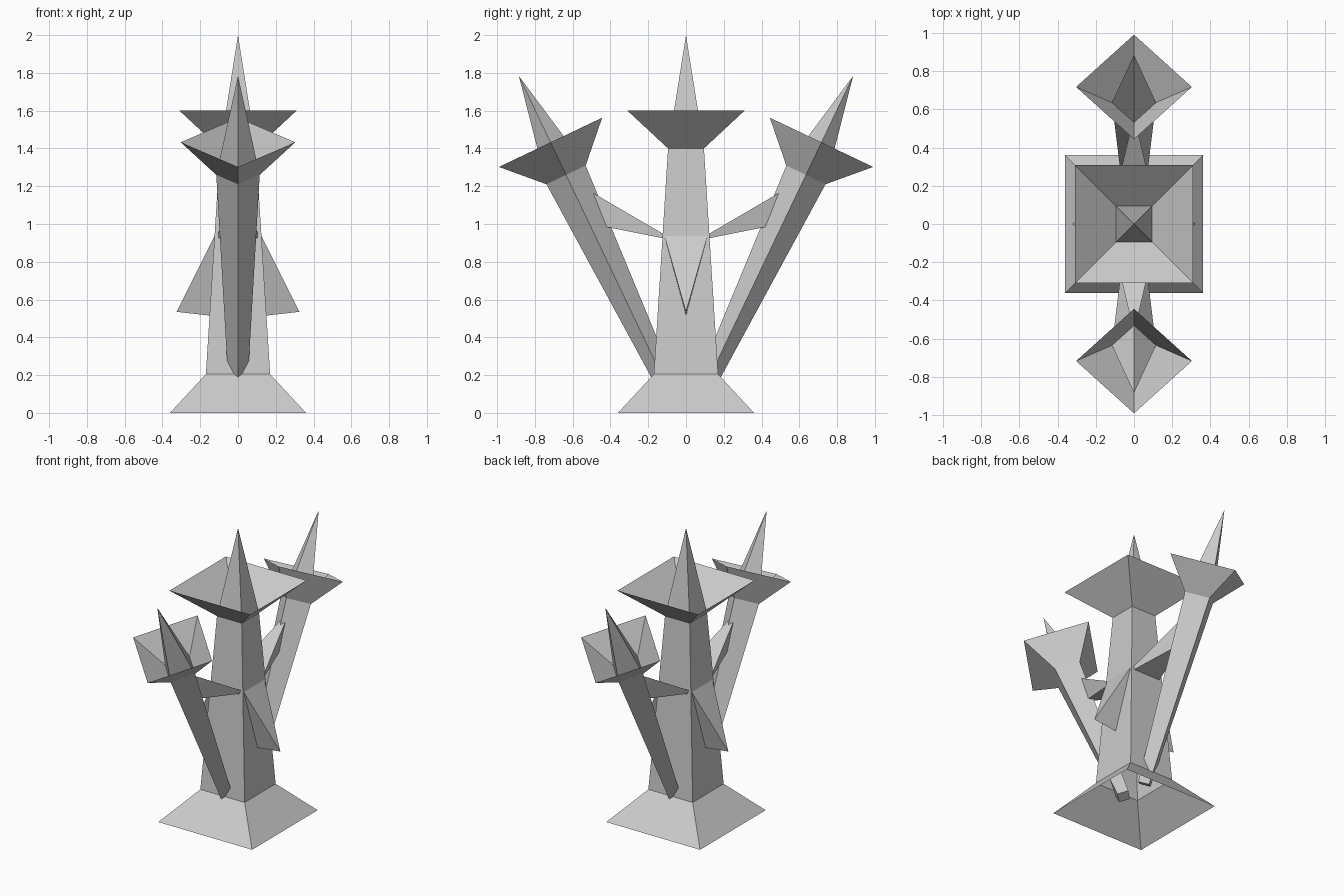
import bpy
import bmesh
from math import radians, sin, cos, pi
from mathutils import Matrix, Vector

old = bpy.data.objects.get("Cube")
if old:
    bpy.data.objects.remove(old, do_unlink=True)

stone = bpy.data.materials.new("grey_stone")
stone.use_nodes = True
colour = (0.6, 0.6, 0.6, 1)
stone.diffuse_color = colour
stone.node_tree.nodes["Principled BSDF"].inputs["Base Color"].default_value = colour


def finish(name, bm, matrix):
    bmesh.ops.recalc_face_normals(bm, faces=bm.faces)
    mesh = bpy.data.meshes.new(name)
    bm.to_mesh(mesh)
    bm.free()
    mesh.materials.append(stone)
    obj = bpy.data.objects.new(name, mesh)
    obj.matrix_world = matrix
    bpy.context.collection.objects.link(obj)


def four_sided(name, rings, matrix=Matrix(), turn=0.0, cap=False):
    """Loft square rings of (corner radius, height); radius 0 makes a point."""
    bm = bmesh.new()
    last = None
    for radius, z in rings:
        count = 4 if radius else 1
        ring = [bm.verts.new((radius * cos(turn + i * pi / 2),
                              radius * sin(turn + i * pi / 2), z))
                for i in range(count)]
        if last:
            for i in range(4):
                j = (i + 1) % 4
                top = [ring[j], ring[i]] if count == 4 else ring
                bm.faces.new([last[i], last[j]] + top)
        elif cap:
            bm.faces.new(ring)
        last = ring
    finish(name, bm, matrix)


def thorn(name, root, half, outer, inner, matrix):
    """Wedge from a level root edge to an upright tip edge, as (reach, height)."""
    bm = bmesh.new()
    a, b = (bm.verts.new((root[0], s * half, root[1])) for s in (-1, 1))
    c, d = (bm.verts.new((p[0], 0, p[1])) for p in (outer, inner))
    for face in ((a, b, c), (a, b, d), (a, c, d), (b, c, d)):
        bm.faces.new(face)
    finish(name, bm, matrix)


# Main tower: open plinth, tapered column and flared bowl in one shell
diag = 2 ** 0.5
tower = [(0.36, 0), (0.17, 0.205), (0.095, 1.4), (0.31, 1.6)]
four_sided("tower", [(h * diag, z) for h, z in tower], turn=pi / 4)
four_sided("tower_spire", [(0.095 * diag, 1.4), (0, 2)], turn=pi / 4)

# Leaning arms with bowls and spires, front and back
for side, angle in (("back", 0), ("front", pi)):
    place = (Matrix.Rotation(angle, 4, "Z")
             @ Matrix.Translation(Vector((0, 0.635, 1.26)))
             @ Matrix.Rotation(radians(-25.5), 4, "X"))
    four_sided(side + "_arm", [(0.05, -1.24), (0.115, 0), (0.303, 0.191)],
               place, cap=True)
    four_sided(side + "_arm_spire", [(0.115, 0), (0, 0.58)], place)
    # Strut bridging the column and the arm
    thorn(side + "_strut", (0.06, 0.912), 0.12, (0.57, 1.21), (0.5, 1.0),
          Matrix.Rotation(angle + pi / 2, 4, "Z"))

# Drooping thorns on the left and right of the column
for side, angle in (("left", 0), ("right", pi)):
    thorn(side + "_thorn", (0.11, 0.965), 0.122, (0.325, 0.535),
          (0.12, 0.512), Matrix.Rotation(angle, 4, "Z"))
